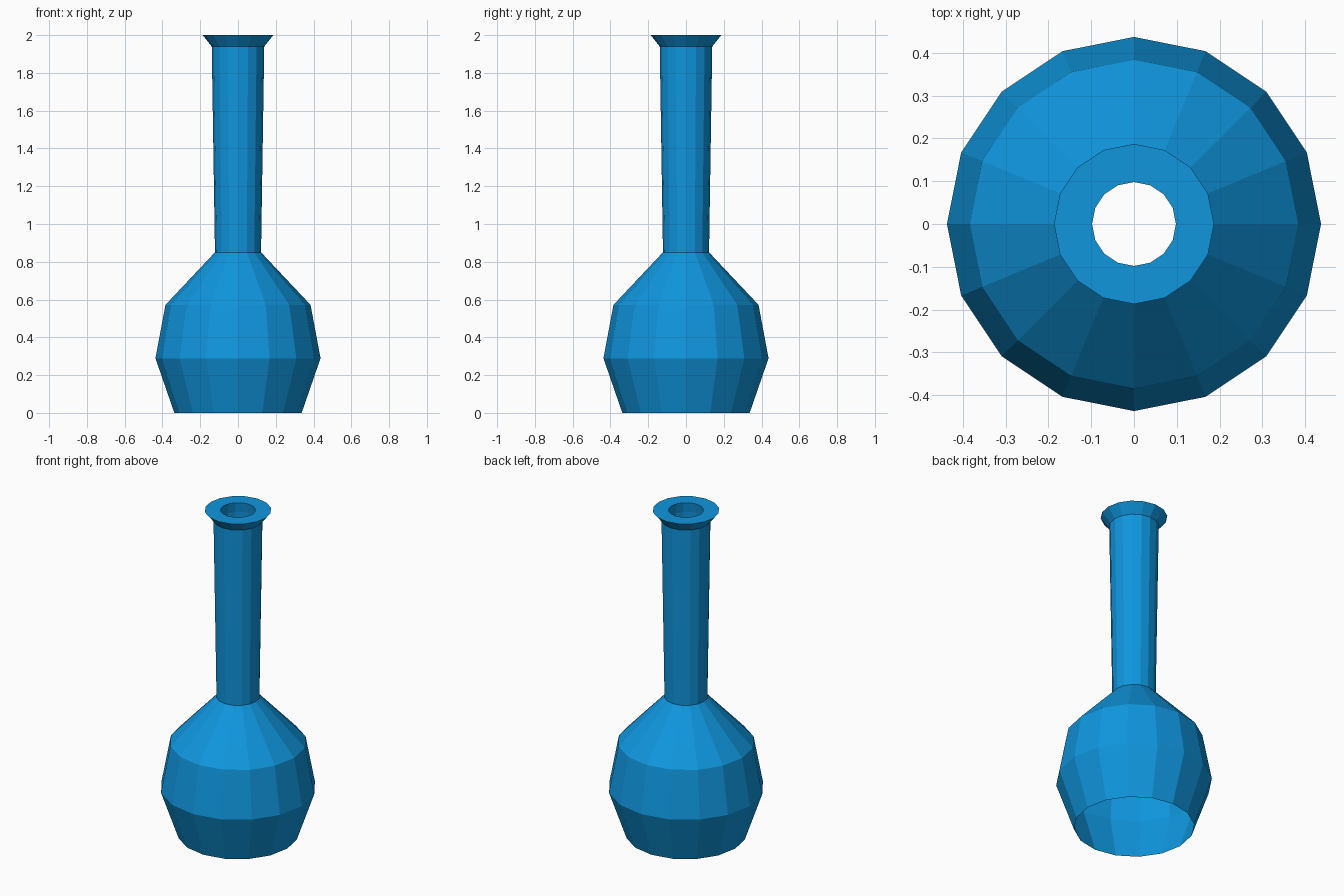
import bpy
import bmesh
from math import cos, sin, tau

cube = bpy.data.objects.get("Cube")
if cube:
    bpy.data.objects.remove(cube, do_unlink=True)

SIDES = 16

# Single flat glaze colour
glaze = bpy.data.materials.new("blue glaze")
glaze.use_nodes = True
colour = (0.005, 0.305, 0.73, 1)
glaze.diffuse_color = colour
glaze.node_tree.nodes["Principled BSDF"].inputs["Base Color"].default_value = colour


def lathe(name, profile):
    """Revolve (radius, height) points, listed upward for outward faces."""
    bm = bmesh.new()
    rings = [[bm.verts.new((r * cos(tau * i / SIDES), r * sin(tau * i / SIDES), z))
              for i in range(SIDES)] for r, z in profile]
    for low, high in zip(rings, rings[1:]):
        for i in range(SIDES):
            j = (i + 1) % SIDES
            bm.faces.new((low[i], low[j], high[j], high[i]))
    mesh = bpy.data.meshes.new(name)
    bm.to_mesh(mesh)
    bm.free()
    mesh.materials.append(glaze)
    obj = bpy.data.objects.new(name, mesh)
    bpy.context.collection.objects.link(obj)
    return obj


# Rounded body, open at the base
lathe("vase_body", [(0.337, 0), (0.437, 0.289), (0.384, 0.572), (0.122, 0.85)])

# Long neck, flared lip, flat rim and the bore running back down
lathe("vase_neck", [(0.122, 0.85), (0.139, 1.94), (0.187, 2.0),
                    (0.098, 2.0), (0.105, 1.94), (0.121, 0.85)])
